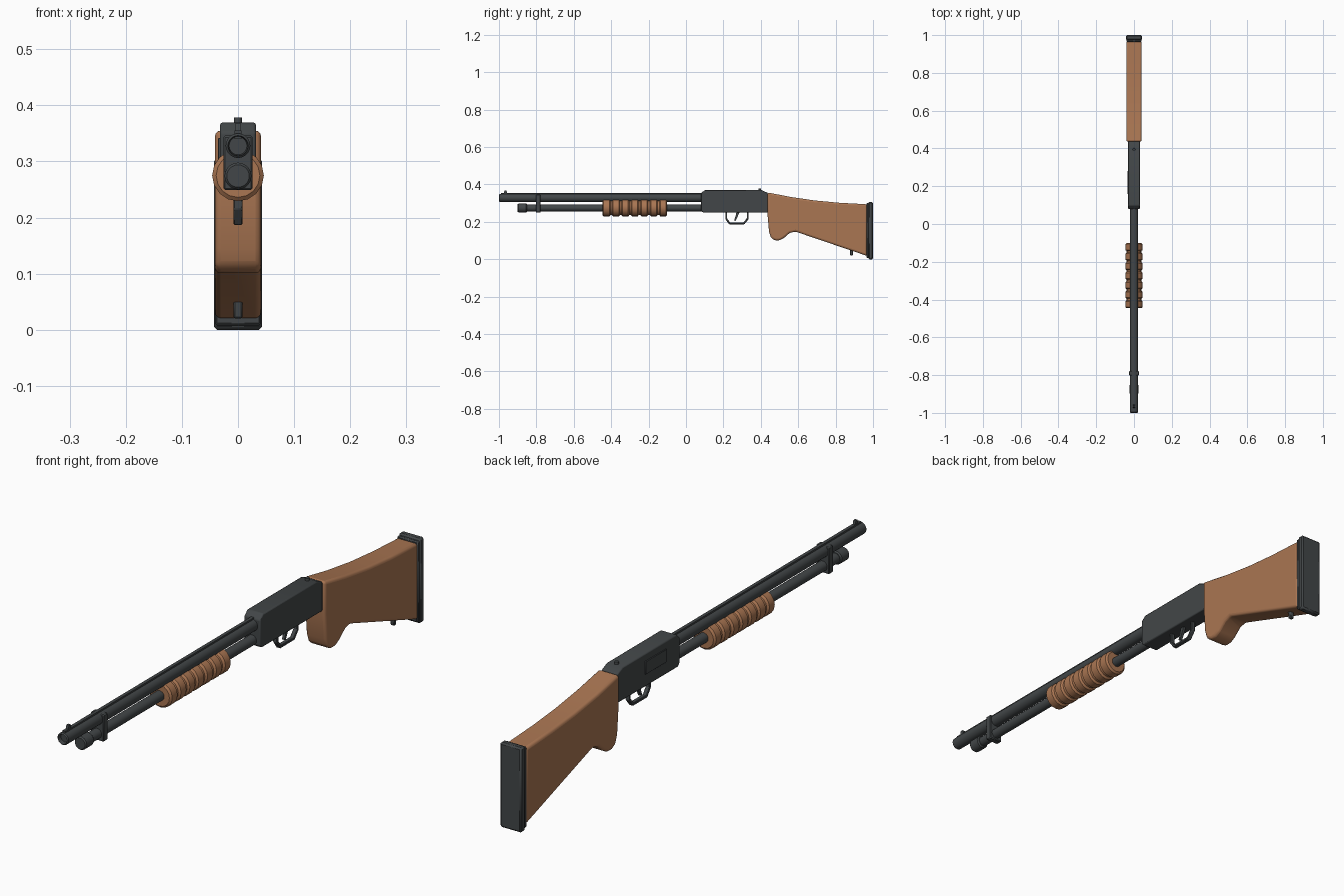
import bpy, bmesh, math

if "Cube" in bpy.data.objects:
    bpy.data.objects.remove(bpy.data.objects["Cube"], do_unlink=True)


def material(name, rgb):
    m = bpy.data.materials.new(name)
    m.use_nodes = True
    m.diffuse_color = (*rgb, 1)
    m.node_tree.nodes["Principled BSDF"].inputs["Base Color"].default_value = (*rgb, 1)
    return m


METAL = material("dark metal", (0.055, 0.062, 0.065))
WOOD = material("brown wood", (0.40, 0.18, 0.085))


def finish(name, bm, mat, bevel=0, segments=2):
    """Turn a bmesh into a shaded, optionally bevelled object."""
    bmesh.ops.recalc_face_normals(bm, faces=bm.faces)
    me = bpy.data.meshes.new(name)
    bm.to_mesh(me)
    bm.free()
    me.materials.append(mat)
    ob = bpy.data.objects.new(name, me)
    bpy.context.collection.objects.link(ob)
    bpy.ops.object.select_all(action='DESELECT')
    ob.select_set(True)
    bpy.context.view_layer.objects.active = ob
    bpy.ops.object.shade_smooth_by_angle(angle=math.radians(35))
    if bevel:
        mod = ob.modifiers.new("bevel", 'BEVEL')
        mod.width = bevel
        mod.segments = segments
        mod.limit_method = 'ANGLE'
        mod.angle_limit = math.radians(30)
    return ob


def slab(name, profile, half, mat, bevel=0, segments=2, x=0):
    """Extrude a (y, z) side profile across the width."""
    bm = bmesh.new()
    face = bm.faces.new([bm.verts.new((x - half, y, z)) for y, z in profile])
    new = bmesh.ops.extrude_face_region(bm, geom=[face])["geom"]
    verts = [v for v in new if isinstance(v, bmesh.types.BMVert)]
    bmesh.ops.translate(bm, verts=verts, vec=(2 * half, 0, 0))
    return finish(name, bm, mat, bevel, segments)


def box(name, y0, y1, z0, z1, half, mat, bevel=0, x=0):
    return slab(name, [(y0, z0), (y1, z0), (y1, z1), (y0, z1)], half, mat, bevel, 1, x)


def lathe(name, rings, z, mat, sides=20):
    """Closed turned shape along y, from (y, radius) rings."""
    bm = bmesh.new()
    loops = []
    for y, r in rings:
        loops.append([bm.verts.new((r * math.cos(a), y, z + r * math.sin(a)))
                      for a in (math.tau * i / sides for i in range(sides))])
    for a, b in zip(loops, loops[1:]):
        for i in range(sides):
            j = (i + 1) % sides
            bm.faces.new((a[i], a[j], b[j], b[i]))
    bm.faces.new(loops[0])
    bm.faces.new(loops[-1])
    return finish(name, bm, mat)


# Barrel with a shallow bore, top rib and front sight
lathe("barrel", [(-0.985, 0.016), (-1, 0.018), (-0.996, 0.022), (0.09, 0.022)], 0.328, METAL)
box("barrel_rib", -0.99, 0.09, 0.34, 0.355, 0.006, METAL)
slab("front_sight", [(-0.975, 0.35), (-0.955, 0.35), (-0.96, 0.368), (-0.97, 0.368)],
     0.005, METAL)

# Magazine tube, end cap and clamp
lathe("magazine_tube", [(-0.86, 0.018), (0.09, 0.018)], 0.274, METAL)
lathe("magazine_cap", [(-0.9, 0.02), (-0.895, 0.024), (-0.855, 0.024), (-0.85, 0.02)],
      0.274, METAL)
box("barrel_clamp", -0.802, -0.778, 0.249, 0.346, 0.026, METAL, 0.003)

# Ribbed sliding grip
rings = []
count, start, pitch = 7, -0.446, 0.0505
for i in range(count):
    y = start + i * pitch
    rings += [(y, 0.039), (y + 0.006, 0.046), (y + 0.036, 0.046), (y + 0.042, 0.039)]
lathe("sliding_grip", rings, 0.275, WOOD, 16)

# Receiver, ejection port cover and safety button
slab("receiver", [(0.08, 0.26), (0.09, 0.25), (0.437, 0.25), (0.437, 0.355),
                  (0.405, 0.369), (0.098, 0.369), (0.08, 0.352)], 0.032, METAL, 0.004)
box("ejection_port_cover", 0.16, 0.28, 0.295, 0.342, 0.003, METAL, 0.001, -0.0325)
bm = bmesh.new()
bmesh.ops.create_cone(bm, cap_ends=True, segments=12, radius1=0.008, radius2=0.007, depth=0.02)
bmesh.ops.translate(bm, verts=bm.verts, vec=(0, 0.395, 0.368))
finish("safety_button", bm, METAL)

# Trigger guard hoop and trigger
outer = [(0.21, 0.255), (0.21, 0.215), (0.23, 0.187), (0.312, 0.187), (0.335, 0.215), (0.335, 0.255)]
inner = [(0.325, 0.255), (0.325, 0.218), (0.307, 0.197), (0.235, 0.197), (0.22, 0.218), (0.22, 0.255)]
slab("trigger_guard", outer + inner, 0.008, METAL, 0.002, 1)
slab("trigger", [(0.27, 0.255), (0.265, 0.23), (0.257, 0.207), (0.265, 0.205),
                 (0.276, 0.228), (0.288, 0.255)], 0.005, METAL)

# Shoulder stock with pistol grip
slab("stock", [(0.436, 0.357), (0.436, 0.24), (0.444, 0.145), (0.455, 0.113), (0.477, 0.1),
               (0.502, 0.102), (0.525, 0.115), (0.555, 0.141), (0.585, 0.148), (0.968, 0.018),
               (0.968, 0.294), (0.82, 0.302), (0.69, 0.314), (0.56, 0.333)],
     0.041, WOOD, 0.01, 3)

# Butt plate in two layers and sling stud
box("butt_spacer", 0.964, 0.978, 0.008, 0.3, 0.041, METAL, 0.004)
box("butt_pad", 0.974, 1.0, 0, 0.306, 0.043, METAL, 0.006)
slab("sling_stud", [(0.875, 0.055), (0.893, 0.055), (0.892, 0.02), (0.878, 0.02)],
     0.008, METAL, 0.003, 1)
